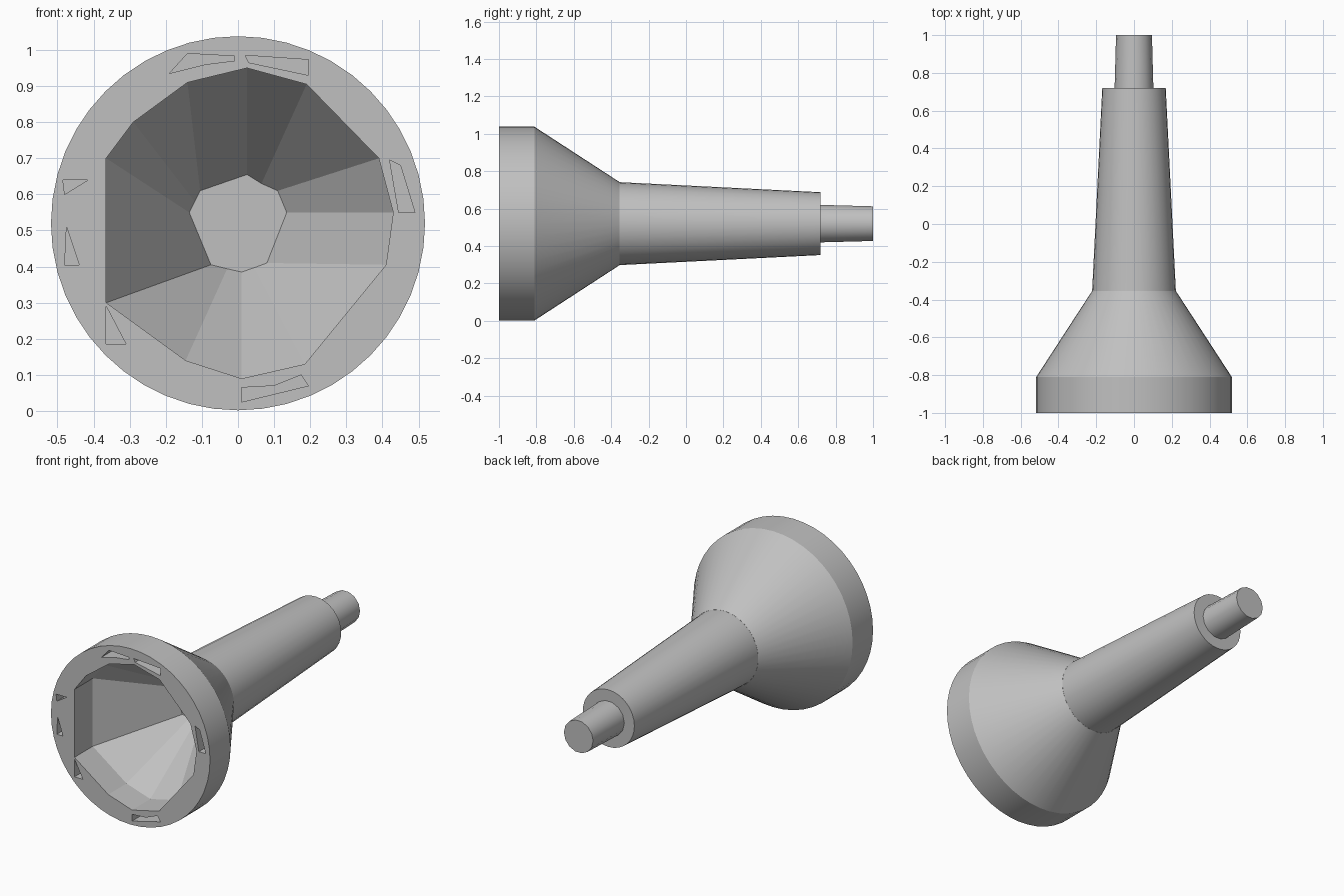
import bpy, bmesh, math

if "Cube" in bpy.data.objects:
    bpy.data.objects.remove(bpy.data.objects["Cube"])

AXIS_Z = 0.52

grey = bpy.data.materials.new("plain_grey")
grey.use_nodes = True
grey.diffuse_color = (0.53, 0.53, 0.53, 1)
grey.node_tree.nodes["Principled BSDF"].inputs["Base Color"].default_value = grey.diffuse_color


def loft(name, sections):
    """Closed solid through (y, [(x, z), ...]) sections."""
    bm = bmesh.new()
    rings = [[bm.verts.new((x, y, z)) for x, z in pts] for y, pts in sections]
    for a, b in zip(rings, rings[1:]):
        n = len(a)
        for i in range(n):
            j = (i + 1) % n
            bm.faces.new((a[i], a[j], b[j], b[i]))
    bm.faces.new(rings[0])
    bm.faces.new(rings[-1])
    bmesh.ops.recalc_face_normals(bm, faces=bm.faces[:])
    mesh = bpy.data.meshes.new(name)
    bm.to_mesh(mesh)
    bm.free()
    mesh.materials.append(grey)
    obj = bpy.data.objects.new(name, mesh)
    bpy.context.collection.objects.link(obj)
    return obj


def circle(r, n):
    return [(r * math.cos(math.tau * i / n), AXIS_Z + r * math.sin(math.tau * i / n))
            for i in range(n)]


def lathe(name, profile, n):
    return loft(name, [(y, circle(r, n)) for y, r in profile])


def activate(obj):
    bpy.ops.object.select_all(action='DESELECT')
    obj.select_set(True)
    bpy.context.view_layer.objects.active = obj


def cut(target, cutter):
    activate(target)
    mod = target.modifiers.new("cut", 'BOOLEAN')
    mod.operation = 'DIFFERENCE'
    mod.solver = 'EXACT'
    mod.object = cutter
    bpy.ops.object.modifier_apply(modifier=mod.name)
    bpy.data.objects.remove(cutter)


# Outer solids
bell = lathe("bell", [(-1, 0.518), (-0.81, 0.518), (-0.355, 0.222)], 48)
sleeve = lathe("sleeve", [(-0.36, 0.222), (0.72, 0.168)], 32)
stub = lathe("tail_stub", [(0.71, 0.103), (1, 0.095)], 14)

# Faceted hollow of the bell
mouth = [(0.025, 0.95), (0.19, 0.905), (0.39, 0.70), (0.43, 0.55), (0.41, 0.405), (0.185, 0.13),
         (0.01, 0.09), (-0.145, 0.14), (-0.365, 0.30), (-0.365, 0.70), (-0.29, 0.80), (-0.14, 0.91)]
floor = [(0.025, 0.655), (0.065, 0.63), (0.11, 0.61), (0.135, 0.55), (0.08, 0.41), (0.045, 0.397),
         (0.01, 0.385), (-0.03, 0.394), (-0.075, 0.405), (-0.135, 0.55), (-0.12, 0.58), (-0.105, 0.61)]
cut(bell, loft("hollow_cutter", [(-1.1, mouth), (-0.83, mouth), (-0.41, floor)]))

# Small pockets in the front rim
pockets = [
    [(0.02, 0.985), (0.195, 0.973), (0.195, 0.93), (0.03, 0.965)],
    [(-0.14, 0.99), (-0.01, 0.983), (-0.01, 0.97), (-0.09, 0.96), (-0.19, 0.935)],
    [(0.42, 0.695), (0.45, 0.68), (0.49, 0.55), (0.445, 0.55)],
    [(0.01, 0.025), (0.195, 0.07), (0.175, 0.1), (0.1, 0.07), (0.01, 0.065)],
    [(-0.485, 0.64), (-0.415, 0.64), (-0.48, 0.60)],
    [(-0.475, 0.51), (-0.44, 0.405), (-0.48, 0.405)],
    [(-0.365, 0.29), (-0.365, 0.185), (-0.31, 0.185)],
]
for pts in pockets:
    cut(bell, loft("pocket_cutter", [(-1.1, pts), (-0.9, pts)]))

# Smooth round walls, crisp facets and rims
for obj in (bell, sleeve, stub):
    activate(obj)
    bpy.ops.object.shade_smooth_by_angle(angle=math.radians(27 if obj is stub else 12))
